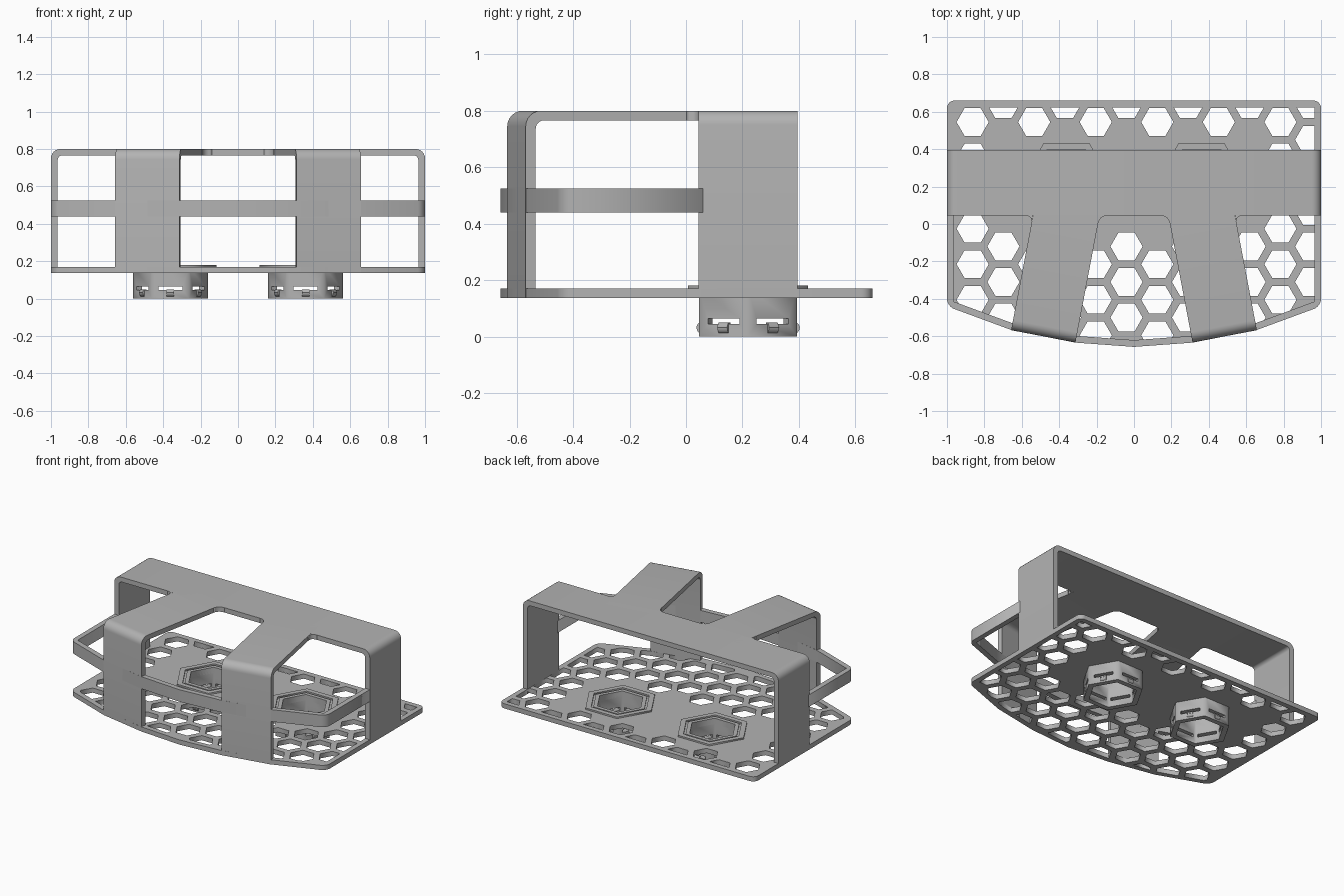
import bpy, bmesh, math
from mathutils import Matrix, Vector

cube = bpy.data.objects.get("Cube")
if cube:
    bpy.data.objects.remove(cube, do_unlink=True)

grey = bpy.data.materials.new("light_grey")
grey.use_nodes = True
COLOUR = (0.45, 0.45, 0.45, 1)
grey.diffuse_color = COLOUR
grey.node_tree.nodes["Principled BSDF"].inputs["Base Color"].default_value = COLOUR


def rounded(points, steps=6):
    """Outline from (x, y) or (x, y, radius) corners."""
    out, n = [], len(points)
    for i, p in enumerate(points):
        c = Vector(p[:2])
        if len(p) < 3:
            out.append(c)
            continue
        a = c + (Vector(points[i - 1][:2]) - c).normalized() * p[2]
        b = c + (Vector(points[(i + 1) % n][:2]) - c).normalized() * p[2]
        for k in range(steps + 1):
            t = k / steps
            w = 0.83 * t * (1 - t)
            out.append((a * (1 - t) ** 2 + c * (2 * 0.707 * t * (1 - t)) + b * t * t)
                       / ((1 - t) ** 2 + 2 * 0.707 * t * (1 - t) + t * t))
    return out


def prism(name, loops, low, high, matrix=Matrix()):
    """Solid from flat loops (first is the outline, the rest holes)."""
    data = bpy.data.curves.new(name, 'CURVE')
    data.dimensions, data.fill_mode = '2D', 'BOTH'
    data.extrude = (high - low) / 2
    for loop in loops:
        s = data.splines.new('POLY')
        s.points.add(len(loop) - 1)
        for sp, p in zip(s.points, loop):
            sp.co = (p[0], p[1], 0, 1)
        s.use_cyclic_u = True
    temp = bpy.data.objects.new(name + "_curve", data)
    bpy.context.collection.objects.link(temp)
    mesh = bpy.data.meshes.new_from_object(
        temp.evaluated_get(bpy.context.evaluated_depsgraph_get()))
    bpy.data.objects.remove(temp, do_unlink=True)
    bm = bmesh.new()
    bm.from_mesh(mesh)
    bmesh.ops.remove_doubles(bm, verts=bm.verts, dist=1e-5)
    bmesh.ops.transform(bm, verts=bm.verts,
                        matrix=matrix @ Matrix.Translation((0, 0, (low + high) / 2)))
    bmesh.ops.recalc_face_normals(bm, faces=bm.faces)
    bm.to_mesh(mesh)
    bm.free()
    mesh.materials.clear()
    mesh.materials.append(grey)
    ob = bpy.data.objects.new(name, mesh)
    bpy.context.collection.objects.link(ob)
    return ob


def smooth(ob):
    bpy.ops.object.select_all(action='DESELECT')
    ob.select_set(True)
    bpy.context.view_layer.objects.active = ob
    bpy.ops.object.shade_smooth_by_angle(angle=math.radians(25))


def hexagon(x, y, r):
    return [Vector((x + r * math.cos(k * math.pi / 3), y + r * math.sin(k * math.pi / 3)))
            for k in range(6)]


def cross(a, b):
    return a.x * b.y - a.y * b.x


def inset(poly, d):
    """Inset a convex counter-clockwise polygon."""
    out, n = [], len(poly)
    for i in range(n):
        u = (poly[i] - poly[i - 1]).normalized()
        v = (poly[(i + 1) % n] - poly[i]).normalized()
        a = poly[i] + d * Vector((-u.y, u.x))
        b = poly[i] + d * Vector((-v.y, v.x))
        out.append(a + u * (cross(b - a, v) / cross(u, v)))
    return out


def clip(poly, border):
    """Keep the part of a polygon inside a convex border."""
    for i, a in enumerate(border):
        e = border[(i + 1) % len(border)] - a
        out = []
        for j, q in enumerate(poly):
            p = poly[j - 1]
            dp, dq = cross(e, p - a), cross(e, q - a)
            if dp * dq < 0:
                out.append(p.lerp(q, dp / (dp - dq)))
            if dq >= 0:
                out.append(q)
        poly = out
    return poly


def area(poly):
    return abs(sum(cross(poly[i - 1], poly[i]) for i in range(len(poly)))) / 2


WALL = 0.036
BASE, DECK, TOP = 0.137, 0.17, 0.8
SOCKET_X, SOCKET_Y = 0.361, 0.22
front = [(-1, -0.44), (-0.655, -0.567), (-0.315, -0.634), (0, -0.657),
         (0.315, -0.634), (0.655, -0.567), (1, -0.44)]
outline = [Vector(p) for p in front + [(1, 0.66), (-1, 0.66)]]
inner = inset(outline, WALL)

# honeycomb base plate with solid middle and two socket openings
pitch = 0.19
column = pitch * math.sqrt(0.75)
holes = [hexagon(s * SOCKET_X, SOCKET_Y, 0.16) for s in (-1, 1)]
for i in range(-6, 8):
    for j in range(-4, 6):
        x = -0.04 + i * column
        y = -0.12 + (j + (i % 2) / 2) * pitch
        if abs(x) < 0.7 and -0.06 < y < 0.47:
            continue
        cell = clip(hexagon(x, y, 0.086), inner)
        if len(cell) > 2 and area(cell) > 0.001:
            holes.append(cell)
rim = [(p.x, p.y, 0.04) if abs(p.x) == 1 else (p.x, p.y) for p in outline]
prism("base_plate", [rounded(rim)] + holes, BASE, DECK)

# middle guard rail around the front and sides
n = len(front)
rail = ([(-1, 0.06)] + [(x, y, 0.04) if abs(x) == 1 else (x, y) for x, y in front]
        + [(1, 0.06), (1 - WALL, 0.06)]
        + [(p.x, p.y) for p in reversed(inner[:n])] + [(WALL - 1, 0.06)])
prism("guard_rail", [rounded(rail)], 0.44, 0.525)

# broad arch across the plate
upright = Matrix.Rotation(math.pi / 2, 4, 'X')
w, ceiling = 1 - WALL, TOP - 0.034
arch = [(-1, BASE), (-1, TOP, 0.05), (1, TOP, 0.05), (1, BASE),
        (w, BASE), (w, ceiling, 0.025), (-w, ceiling, 0.025), (-w, BASE)]
smooth(prism("arch_band", [rounded(arch)], -0.395, -0.045, upright))

# two angled front struts with fillets where they meet the arch
strut = [(0, BASE), (0, TOP, 0.055), (0.74, TOP), (0.74, ceiling),
         (WALL, ceiling, 0.03), (WALL, BASE)]
for side, label in ((-1, "right"), (1, "left")):
    d = Vector((-side * 0.187, 0.982))
    foot = Vector((side * 0.485, -0.6005))
    turn = Matrix.Rotation(math.atan2(d.y, d.x), 4, 'Z')
    place = Matrix.Translation((foot.x, foot.y, 0))
    smooth(prism(label + "_strut", [rounded(strut)], -0.175, 0.175, place @ turn @ upright))
    for edge in (-1, 1):
        start = foot + Vector((d.y, -d.x)) * edge * 0.175
        c = start + d * ((0.045 - start.y) / d.y)
        along, down = c + Vector((edge * 0.045, 0)), c - d * 0.045
        curve = [along.lerp(c, t / 6).lerp(c.lerp(down, t / 6), t / 6) for t in range(7)]
        back = Vector((0, 0.01))
        prism(f"{label}_fillet", [[c + back, along + back] + curve], ceiling, TOP)

# hexagonal sockets under the plate
for side, label in ((-1, "right"), (1, "left")):
    cx, cy = side * SOCKET_X, SOCKET_Y
    body = prism(label + "_socket", [hexagon(cx, cy, 0.2), hexagon(cx, cy, 0.16)], 0, DECK)
    prism(label + "_flange", [hexagon(cx, cy, 0.245), hexagon(cx, cy, 0.205)], DECK - 0.01, 0.181)
    prism(label + "_inner_ring", [hexagon(cx, cy, 0.19), hexagon(cx, cy, 0.16)], DECK - 0.01, 0.178)

    # slots through each wall, and a small snap tab in each slot
    bm = bmesh.new()
    for k in range(6):
        spin = Matrix.Translation((cx, cy, 0)) @ Matrix.Rotation(k * math.pi / 3, 4, 'Z')
        bmesh.ops.create_cube(bm, size=1, matrix=spin @ Matrix.Translation((0, 0.16, 0.055))
                              @ Matrix.Diagonal((0.13, 0.08, 0.02, 1)))
        tab = [(0.16, 0.012), (0.173, 0.012), (0.183, 0.025, 0.008),
               (0.183, 0.04, 0.008), (0.173, 0.05), (0.16, 0.05)]
        prism(f"{label}_tab", [rounded(tab)], -0.02, 0.02,
              spin @ Matrix.Rotation(math.pi / 2, 4, 'Z') @ upright)
    mesh = bpy.data.meshes.new(label + "_slot_cutter")
    bm.to_mesh(mesh)
    bm.free()
    cutter = bpy.data.objects.new(label + "_slot_cutter", mesh)
    bpy.context.collection.objects.link(cutter)
    cutter.hide_render = True
    cutter.hide_set(True)
    cut = body.modifiers.new("slots", 'BOOLEAN')
    cut.object, cut.operation, cut.solver = cutter, 'DIFFERENCE', 'EXACT'
